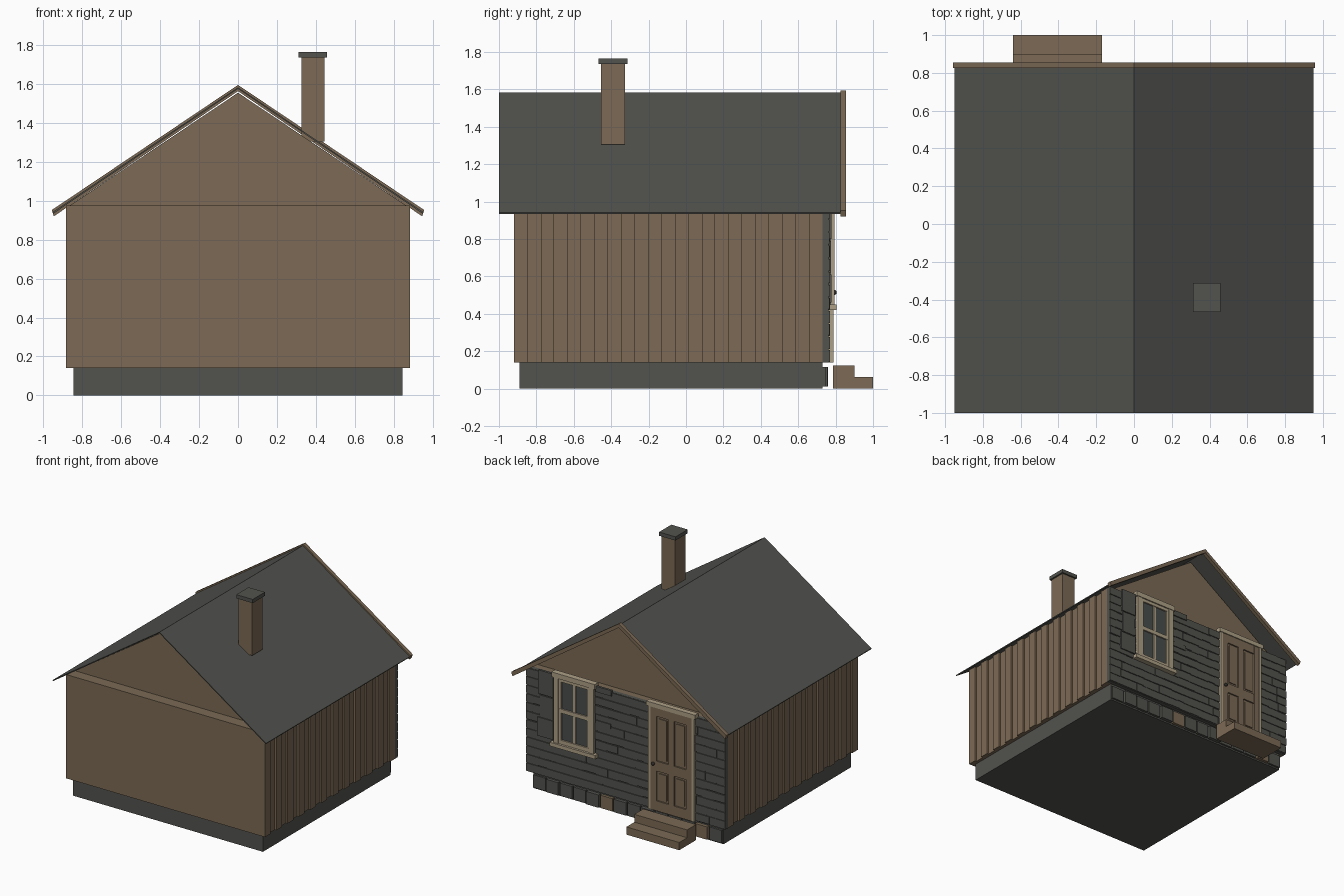
import bpy, bmesh, random
from mathutils import Matrix, Vector

random.seed(4)
if "Cube" in bpy.data.objects:
    bpy.data.objects.remove(bpy.data.objects["Cube"], do_unlink=True)


def material(name, rgb):
    m = bpy.data.materials.new(name)
    m.use_nodes = True
    m.diffuse_color = (*rgb, 1)
    m.node_tree.nodes["Principled BSDF"].inputs["Base Color"].default_value = (*rgb, 1)
    return m


BROWN = material("weathered brown wood", (0.2, 0.144, 0.09))
GREY = material("dark slate grey", (0.085, 0.087, 0.077))
TRIM = material("pale tan trim", (0.42, 0.35, 0.24))
GLASS = material("dark window glass", (0.065, 0.075, 0.072))
IRON = material("dark iron", (0.03, 0.028, 0.025))


def finish(name, bm, mat):
    bmesh.ops.recalc_face_normals(bm, faces=bm.faces)
    mesh = bpy.data.meshes.new(name)
    bm.to_mesh(mesh)
    bm.free()
    mesh.materials.append(mat)
    ob = bpy.data.objects.new(name, mesh)
    bpy.context.collection.objects.link(ob)
    return ob


def boxes(name, mat, *items):
    """One object from boxes given as x0, x1, y0, y1, z0, z1."""
    bm = bmesh.new()
    for x0, x1, y0, y1, z0, z1 in items:
        centre = Vector((x0 + x1, y0 + y1, z0 + z1)) / 2
        size = Matrix.Diagonal((x1 - x0, y1 - y0, z1 - z0, 1))
        bmesh.ops.create_cube(bm, size=1, matrix=Matrix.Translation(centre) @ size)
    return finish(name, bm, mat)


def extrude_y(name, mat, profile, y0, y1):
    """Extrude an x-z outline along y."""
    bm = bmesh.new()
    face = bm.faces.new([bm.verts.new((x, y0, z)) for x, z in profile])
    new = bmesh.ops.extrude_face_region(bm, geom=[face])["geom"]
    verts = [g for g in new if isinstance(g, bmesh.types.BMVert)]
    bmesh.ops.translate(bm, verts=verts, vec=(0, y1 - y0, 0))
    return finish(name, bm, mat)


def chevron(half, top, edge, thick):
    """Outline of a gabled sheet of even vertical thickness."""
    return [(-half, edge), (0, top), (half, edge),
            (half - thick / 3, edge - thick), (0, top - thick), (-half + thick / 3, edge - thick)]


# Base and wall core
BOTTOM, TOP = 0.14, 0.975
boxes("foundation", GREY, (-0.845, 0.845, -0.89, 0.73, 0, BOTTOM))
boxes("wall_core", BROWN, (-0.87, 0.87, -0.92, 0.73, BOTTOM, TOP))

# Upright boards on both long sides
boards = []
count = 12
pitch = 1.65 / (count - 0.5)
for s in (-1, 1):
    x0, x1 = sorted((s * 0.86, s * 0.885))
    for i in range(count):
        y = -0.92 + i * pitch
        boards.append((x0, x1, y, y + pitch / 2, BOTTOM, TOP))
boxes("side_boards", BROWN, *boards)

# Attic gables, set back from the wall faces
gable = [(-0.865, TOP), (0.865, TOP), (0, 1.555)]
extrude_y("front_gable", BROWN, gable, -0.83, -0.81)
extrude_y("back_gable", BROWN, gable, 0.66, 0.68)

# Roof sheet and rear bargeboards
extrude_y("roof", GREY, chevron(0.95, 1.583, 0.943, 0.008), -1.0, 0.83)
extrude_y("bargeboards", BROWN, chevron(0.957, 1.595, 0.952, 0.032), 0.825, 0.855)

# Chimney
boxes("chimney", BROWN, (0.325, 0.445, -0.455, -0.325, 1.305, 1.735))
boxes("chimney_cap", GREY, (0.312, 0.458, -0.467, -0.312, 1.735, 1.765))

# Back wall with staggered shingle courses
boxes("back_wall", GREY, (-0.885, 0.885, 0.73, 0.762, BOTTOM, TOP))
shingles = []
courses = 12
height = (TOP - BOTTOM) / courses
for row in range(courses):
    z = BOTTOM + row * height
    x = -0.885
    while x < 0.885:
        end = x + random.uniform(0.06, 0.11)
        if end > 0.84:
            end = 0.885
        shingles.append((x, end, 0.755, random.uniform(0.767, 0.771),
                         z + random.uniform(0.002, 0.009), z + height - 0.002))
        x = end
boxes("shingles", GREY, *shingles)

# Wide patch boards beside the window
boxes("patch_boards", GREY,
      (0.64, 0.77, 0.76, 0.779, 0.8, 0.99),
      (0.64, 0.76, 0.76, 0.776, 0.62, 0.79),
      (0.64, 0.78, 0.76, 0.779, 0.46, 0.61),
      (0.12, 0.26, 0.76, 0.779, 0.95, 0.995),
      (0.13, 0.26, 0.76, 0.776, 0.68, 0.72))

# Row of foundation stones, a few of them brown
stones = {GREY: [], BROWN: []}
total = 14
step = 1.69 / total
for i in range(total):
    x = -0.845 + i * step
    mat = BROWN if i in (1, 8) else GREY
    stones[mat].append((x + 0.006, x + step - 0.006, 0.72,
                        random.uniform(0.745, 0.76), 0.012, 0.115))
boxes("grey_stones", GREY, *stones[GREY])
boxes("brown_stones", BROWN, *stones[BROWN])

# Steps below the door
extrude = boxes("steps", BROWN, (-0.64, -0.17, 0.785, 0.9, 0, 0.125),
                (-0.64, -0.17, 0.9, 1.0, 0, 0.062))

# Four-panel door: backing, stiles, rails and raised panels
LEFT, RIGHT, MID = -0.6, -0.235, -0.4175
parts = [(LEFT, RIGHT, 0.75, 0.773, BOTTOM, 0.97)]
for x, w in ((LEFT, 0.05), (MID - 0.025, 0.05), (RIGHT - 0.05, 0.05)):
    parts.append((x, x + w, 0.76, 0.785, BOTTOM, 0.97))
for z0, z1 in ((BOTTOM, 0.22), (0.46, 0.54), (0.9, 0.97)):
    parts.append((LEFT, RIGHT, 0.76, 0.7849, z0, z1))
for z0, z1 in ((0.22, 0.46), (0.54, 0.9)):
    for x0, x1 in ((LEFT + 0.05, MID - 0.025), (MID + 0.025, RIGHT - 0.05)):
        parts.append((x0 + 0.018, x1 - 0.018, 0.76, 0.78, z0 + 0.018, z1 - 0.018))
boxes("door", BROWN, *parts)
boxes("door_frame", TRIM,
      (LEFT - 0.022, LEFT, 0.75, 0.789, BOTTOM, 0.975),
      (RIGHT, RIGHT + 0.022, 0.75, 0.789, BOTTOM, 0.975),
      (LEFT - 0.035, RIGHT + 0.035, 0.75, 0.793, 0.97, 1.005))

# Door knob
bm = bmesh.new()
bmesh.ops.create_uvsphere(bm, u_segments=12, v_segments=8, radius=0.014,
                          matrix=Matrix.Translation((-0.26, 0.792, 0.515)))
knob = finish("door_knob", bm, IRON)
knob.data.shade_smooth()

# Sash window: glass, bars, casing, head and sill
X0, X1 = 0.27, 0.625
XM = (X0 + X1) / 2
boxes("window_glass", GLASS, (X0, X1, 0.74, 0.775, 0.45, 0.99))
bars = [(XM - 0.01, XM + 0.01, 0.76, 0.782, 0.45, 0.98)]
for z in (0.45, 0.7, 0.95):
    bars.append((X0, X1, 0.76, 0.787, z, z + 0.032))
for x in (X0 + 0.04, X1 - 0.062):
    bars.append((x, x + 0.022, 0.76, 0.786, 0.45, 0.98))
boxes("window_sashes", TRIM, *bars)
boxes("window_casing", TRIM,
      (X0, X0 + 0.042, 0.75, 0.793, 0.445, 0.98),
      (X1 - 0.042, X1, 0.75, 0.793, 0.445, 0.98),
      (X0 - 0.015, X1 + 0.015, 0.75, 0.797, 0.975, 1.015),
      (X0 - 0.025, X1 + 0.025, 0.75, 0.805, 0.42, 0.45))
